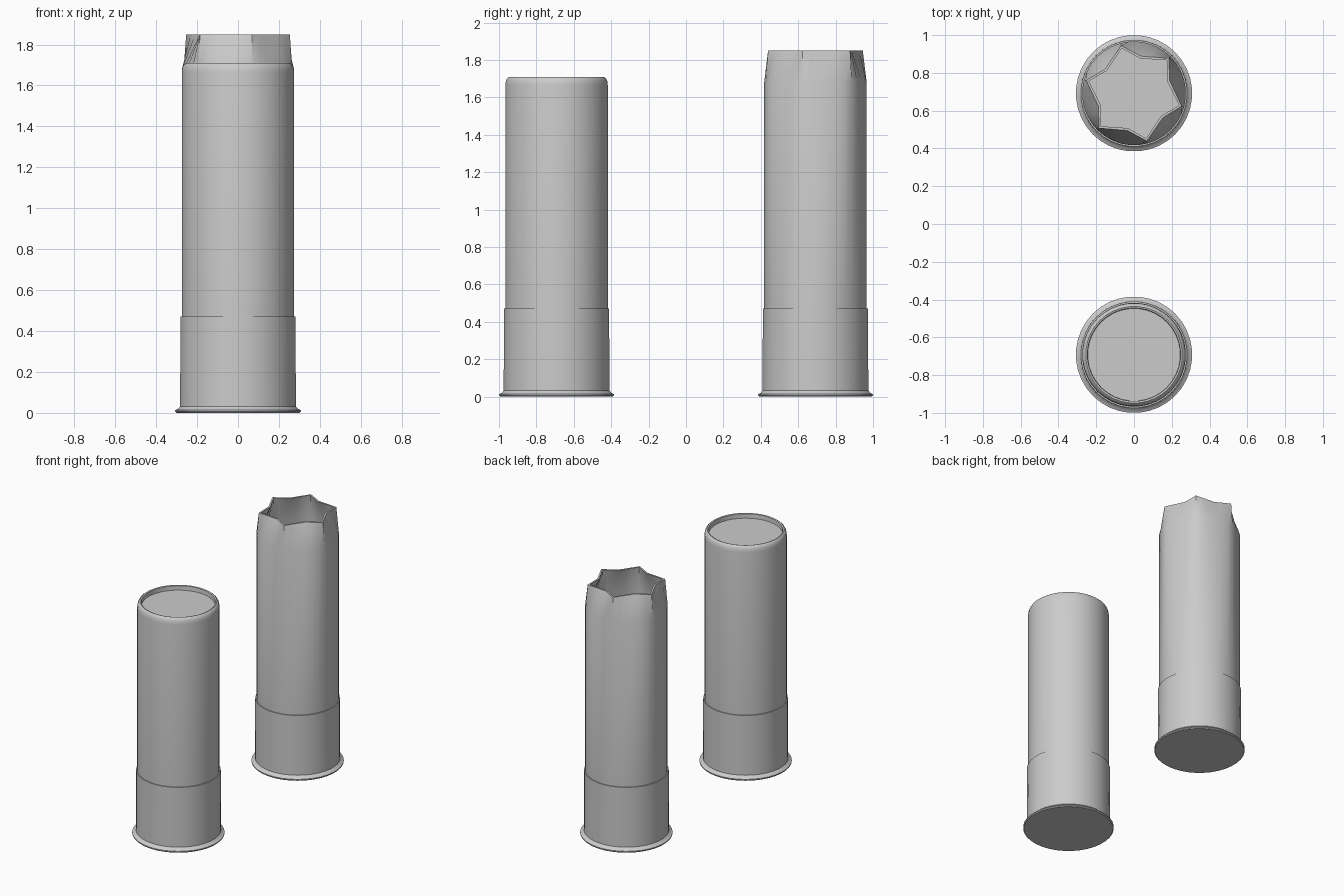
import bpy, math

if "Cube" in bpy.data.objects:
    bpy.data.objects.remove(bpy.data.objects["Cube"])

SEG = 36
START = math.radians(45)


def circle(r, z):
    return [(r * math.cos(START + 2 * math.pi * i / SEG),
             r * math.sin(START + 2 * math.pi * i / SEG), z) for i in range(SEG)]


def star(r_tip, r_valley, z, blend=1.0):
    """Six-pointed ring, blended from a circle of r_tip (0) to a full star (1)."""
    def polar(r, deg):
        a = math.radians(deg)
        return r * math.cos(a), r * math.sin(a)
    pts = []
    for i, c in enumerate(circle(r_tip, z)):
        base, j = 45 + 60 * (i // 6), i % 6
        tip, valley, nxt = polar(r_tip, base), polar(r_valley, base + 35), polar(r_tip, base + 60)
        a, b, t = (tip, valley, j / 3) if j < 3 else (valley, nxt, j / 3 - 1)
        pts.append(tuple(c[k] + (a[k] + (b[k] - a[k]) * t - c[k]) * blend for k in range(2)) + (z,))
    return pts


def loft(name, rings, y, cap_start=False, cap_end=False):
    verts = [p for ring in rings for p in ring]
    faces = []
    for k in range(len(rings) - 1):
        for i in range(SEG):
            a, b = k * SEG + i, k * SEG + (i + 1) % SEG
            faces.append((a, b, b + SEG, a + SEG))
    if cap_start:
        faces.append(tuple(reversed(range(SEG))))
    if cap_end:
        faces.append(tuple(range((len(rings) - 1) * SEG, len(rings) * SEG)))
    mesh = bpy.data.meshes.new(name)
    mesh.from_pydata(verts, [], faces)
    obj = bpy.data.objects.new(name, mesh)
    obj.location.y = y
    bpy.context.collection.objects.link(obj)
    bpy.context.view_layer.objects.active = obj
    obj.select_set(True)
    bpy.ops.object.shade_smooth_by_angle(angle=math.radians(35))
    obj.select_set(False)
    return obj


# Metal base cups with flared rims
base = [(0.302, 0), (0.308, 0.006), (0.308, 0.013), (0.294, 0.02),
        (0.284, 0.032), (0.282, 0.47), (0.273, 0.47)]
for label, y in (("closed", -0.692), ("open", 0.692)):
    loft(label + "_shell_base", [circle(r, z) for r, z in base], y, cap_start=True)

# Closed tube with rolled lip and recessed disc
closed = [(0.275, 0.468), (0.275, 1.665), (0.272, 1.688), (0.265, 1.702),
          (0.256, 1.709), (0.247, 1.706), (0.245, 1.675)]
loft("closed_shell_tube", [circle(r, z) for r, z in closed], -0.692, cap_end=True)

# Open tube: round body unfolding into a star mouth, with inner wall and floor
loft("open_shell_tube", [
    circle(0.275, 0.468), circle(0.275, 1.68),
    star(0.262, 0.2, 1.85), star(0.247, 0.187, 1.85),
    circle(0.26, 1.67), circle(0.26, 0.47)], 0.692, cap_end=True)
